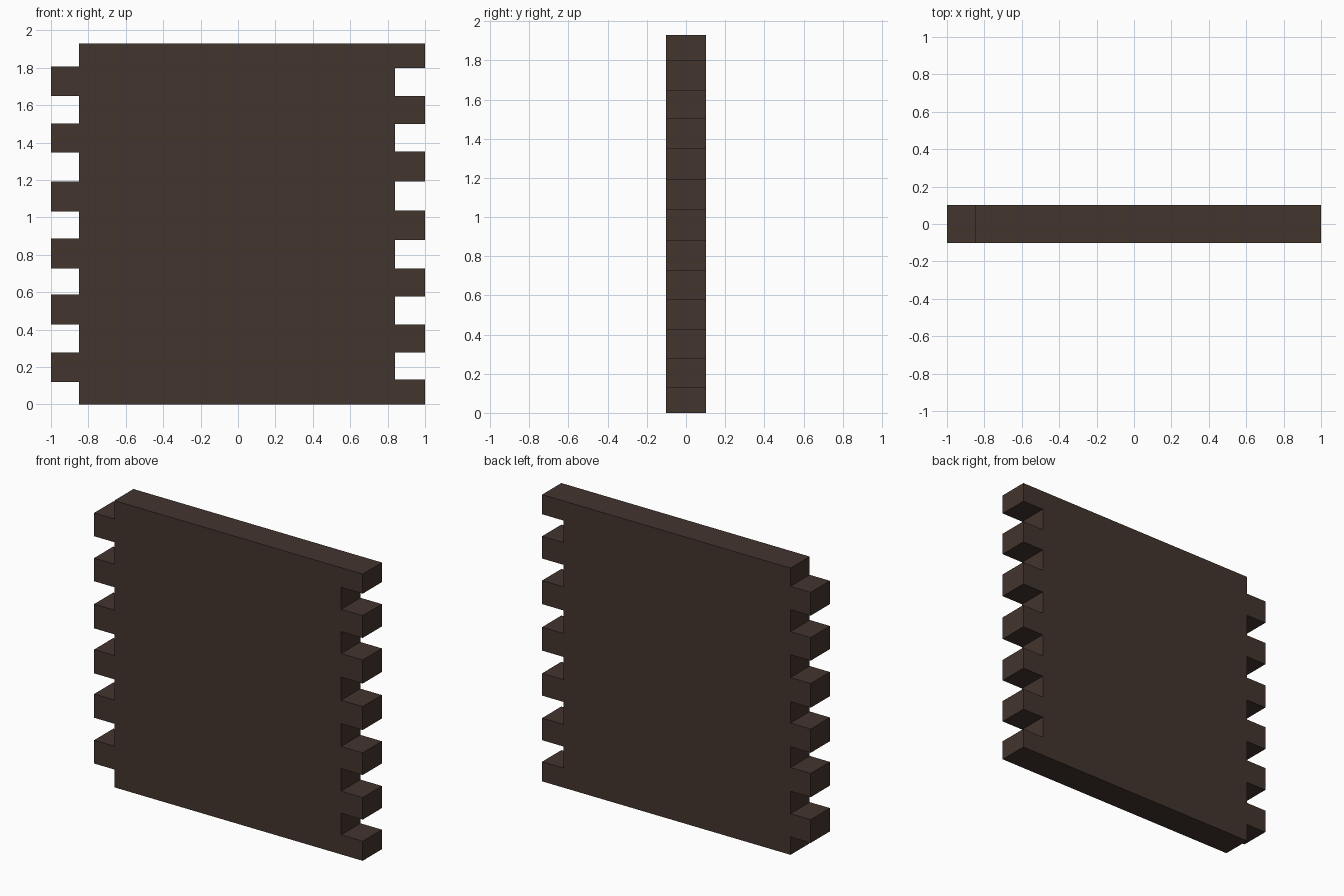
import bpy, bmesh

if "Cube" in bpy.data.objects:
    bpy.data.objects.remove(bpy.data.objects["Cube"])

HEIGHT, HALF_DEPTH = 1.93, 0.102
LEFT_BODY, RIGHT_BODY = -0.85, 0.84

# finger heights (bottom, top) on each side
left_fingers = [(0.12, 0.277), (0.428, 0.588), (0.727, 0.887),
                (1.03, 1.193), (1.347, 1.503), (1.65, 1.807)]
right_notches = [(0.132, 0.277), (0.426, 0.577), (0.727, 0.88),
                 (1.038, 1.193), (1.352, 1.5), (1.65, 1.798)]

# outline, anticlockwise seen from the front
outline = [(LEFT_BODY, 0), (1, 0)]
for lo, hi in right_notches:
    outline += [(1, lo), (RIGHT_BODY, lo), (RIGHT_BODY, hi), (1, hi)]
outline += [(1, HEIGHT), (LEFT_BODY, HEIGHT)]
for lo, hi in reversed(left_fingers):
    outline += [(LEFT_BODY, hi), (-1, hi), (-1, lo), (LEFT_BODY, lo)]

# finger-jointed panel: outline extruded through its thickness
bm = bmesh.new()
face = bm.faces.new([bm.verts.new((x, -HALF_DEPTH, z)) for x, z in outline])
ext = bmesh.ops.extrude_face_region(bm, geom=[face], use_keep_orig=True)
moved = [v for v in ext["geom"] if isinstance(v, bmesh.types.BMVert)]
bmesh.ops.translate(bm, vec=(0, 2 * HALF_DEPTH, 0), verts=moved)
bmesh.ops.recalc_face_normals(bm, faces=bm.faces)

mesh = bpy.data.meshes.new("finger_joint_panel")
bm.to_mesh(mesh)
bm.free()
panel = bpy.data.objects.new("finger_joint_panel", mesh)
bpy.context.collection.objects.link(panel)

# dark brown
mat = bpy.data.materials.new("dark brown")
mat.diffuse_color = (0.056, 0.035, 0.027, 1)
mat.use_nodes = True
mat.node_tree.nodes["Principled BSDF"].inputs["Base Color"].default_value = mat.diffuse_color
mesh.materials.append(mat)
